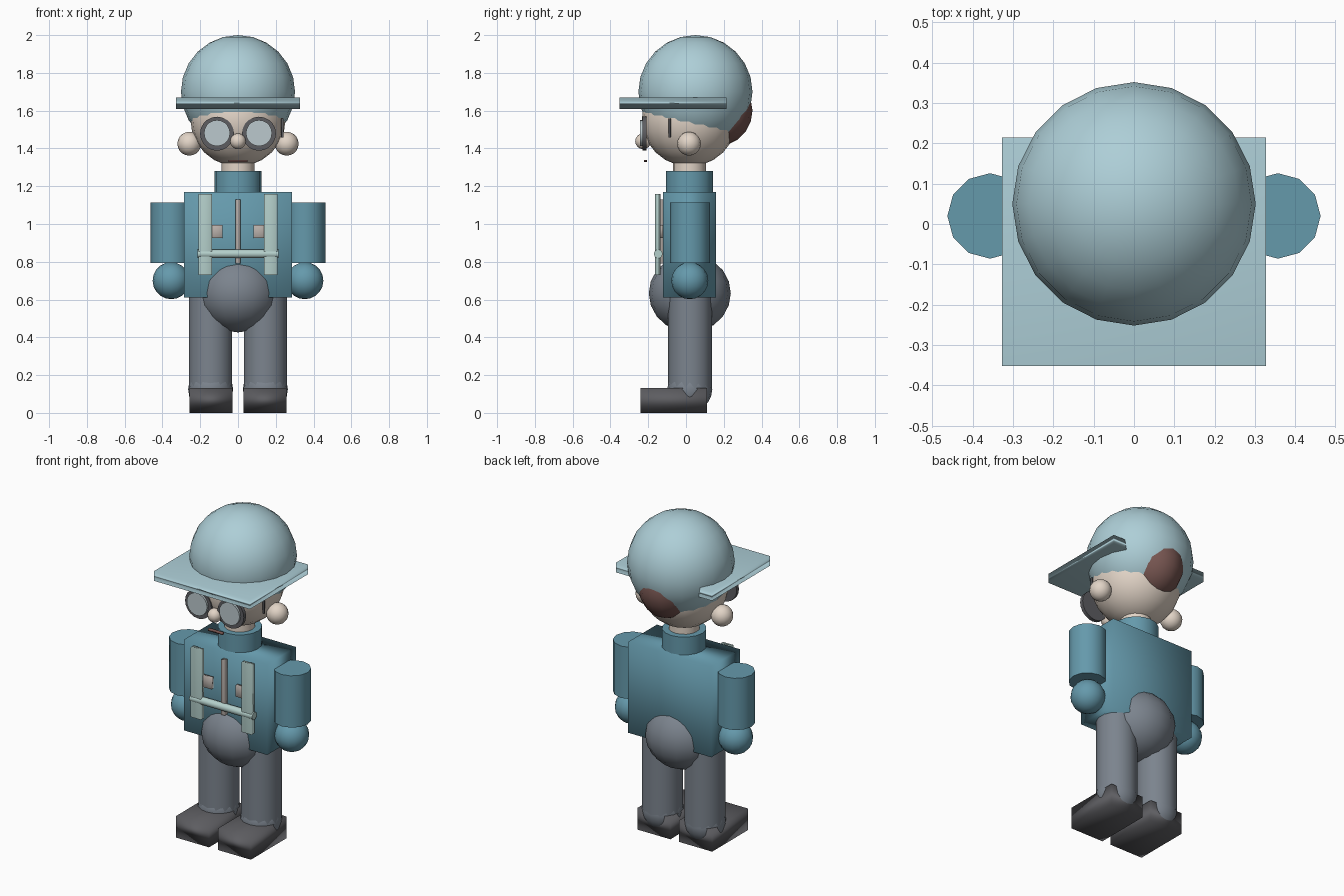
import bpy
from math import pi

if "Cube" in bpy.data.objects:
    bpy.data.objects.remove(bpy.data.objects["Cube"])


def material(name, r, g, b):
    m = bpy.data.materials.new(name)
    m.diffuse_color = (r, g, b, 1)
    m.use_nodes = True
    m.node_tree.nodes["Principled BSDF"].inputs["Base Color"].default_value = m.diffuse_color
    return m


TEAL = material("teal", 0.13, 0.32, 0.41)
PALE = material("pale_blue", 0.42, 0.62, 0.68)
SKIN = material("skin", 0.76, 0.66, 0.57)
GREY = material("grey", 0.20, 0.23, 0.27)
DARK = material("dark_grey", 0.11, 0.11, 0.12)
HAIR = material("brown", 0.18, 0.09, 0.08)
MINT = material("mint", 0.46, 0.63, 0.60)
GLASS = material("glass", 0.50, 0.58, 0.61)
TAN = material("tan", 0.48, 0.43, 0.40)


def finish(name, mat, angle=None):
    o = bpy.context.object
    o.name = name
    o.data.materials.append(mat)
    if angle:
        bpy.ops.object.shade_smooth_by_angle(angle=angle)
    else:
        bpy.ops.object.shade_smooth()
    return o


def ball(name, loc, radii, mat, seg=16, rings=10):
    bpy.ops.mesh.primitive_uv_sphere_add(segments=seg, ring_count=rings, radius=1, location=loc)
    bpy.context.object.scale = radii
    return finish(name, mat)


def box(name, x, y, z, mat):
    # each argument is a (min, max) pair
    bpy.ops.mesh.primitive_cube_add(size=1, location=[(a + b) / 2 for a, b in (x, y, z)])
    bpy.context.object.scale = [b - a for a, b in (x, y, z)]
    return finish(name, mat)


def rod(name, loc, r, depth, mat, rot=(0, 0, 0), seg=16):
    bpy.ops.mesh.primitive_cylinder_add(vertices=seg, radius=r, depth=depth, location=loc, rotation=rot)
    return finish(name, mat, pi / 4)


# head, hat and hair
ball("head", (0, 0.018, 1.555), (0.252, 0.252, 0.25), SKIN, 20, 12)
ball("hat_dome", (0, 0.05, 1.70), (0.302, 0.302, 0.30), PALE, 20, 12)
box("hat_brim", (-0.328, 0.328), (-0.352, 0.215), (1.61, 1.67), PALE)
ball("hair", (0, 0.16, 1.60), (0.165, 0.192, 0.19), HAIR)
ball("nose", (0, -0.227, 1.438), (0.042, 0.042, 0.042), SKIN, 12, 8)
box("mouth", (-0.05, 0.05), (-0.223, -0.207), (1.327, 1.339), HAIR)
rod("glasses_arm", (0.235, -0.086, 1.508), 0.007, 0.10, DARK, seg=8)

# neck, collar and torso
rod("neck", (0, 0.018, 1.30), 0.087, 0.14, SKIN)
rod("collar", (0, 0.018, 1.225), 0.125, 0.11, TEAL)
box("torso", (-0.285, 0.285), (-0.122, 0.16), (0.61, 1.17), TEAL)
ball("hips", (0, 0.02, 0.633), (0.222, 0.217, 0.207), GREY)

# front fastenings
box("zip", (-0.012, 0.012), (-0.148, -0.120), (0.79, 1.13), TAN)
rod("belt", (0, -0.147, 0.842), 0.023, 0.43, MINT, (0, pi / 2, 0), 12)

# parts that repeat on both sides
for s, side in ((-1, "left"), (1, "right")):
    def span(a, b):
        return tuple(sorted((s * a, s * b)))

    ball("ear_" + side, (s * 0.258, 0.016, 1.425), (0.063,) * 3, SKIN)
    rod("glasses_rim_" + side, (s * 0.111, -0.219, 1.478), 0.09, 0.022, DARK, (pi / 2, 0, 0), 20)
    rod("lens_" + side, (s * 0.111, -0.234, 1.481), 0.069, 0.018, GLASS, (pi / 2, 0, 0), 20)
    box("strap_" + side, span(0.138, 0.208), (-0.165, -0.136), (0.73, 1.16), MINT)
    box("buckle_" + side, span(0.083, 0.145), (-0.143, -0.119), (0.925, 0.995), TAN)
    rod("arm_" + side, (s * 0.357, 0.02, 0.953), 0.106, 0.32, TEAL, seg=12)
    ball("hand_" + side, (s * 0.354, 0.02, 0.70), (0.098,) * 3, TEAL)
    rod("leg_" + side, (s * 0.145, 0.022, 0.405), 0.116, 0.55, GREY, seg=14)
    ball("ankle_" + side, (s * 0.145, 0.02, 0.125), (0.119,) * 3, GREY)
    box("shoe_" + side, span(0.03, 0.256), (-0.24, 0.11), (0.0, 0.133), DARK)
